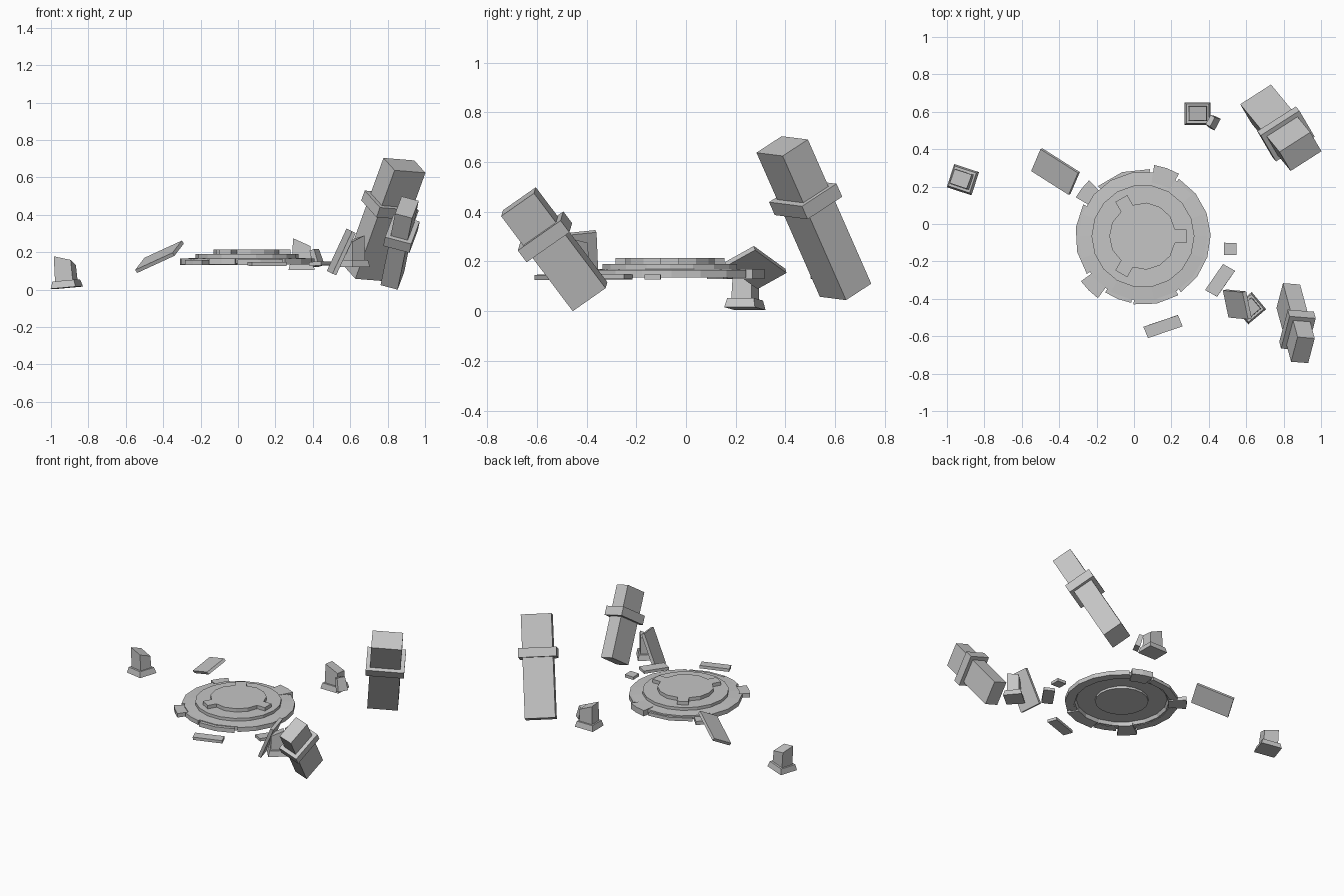
import bpy, bmesh
from math import sin, cos, radians, pi
from mathutils import Vector, Matrix

old = bpy.data.objects.get("Cube")
if old:
    bpy.data.objects.remove(old, do_unlink=True)

stone = bpy.data.materials.new("grey_stone")
stone.use_nodes = True
GREY = (0.56, 0.56, 0.56, 1)
stone.diffuse_color = GREY
stone.node_tree.nodes["Principled BSDF"].inputs["Base Color"].default_value = GREY
CENTRE = Vector((0.048, -0.065, 0))


def finish(name, bm):
    bmesh.ops.recalc_face_normals(bm, faces=bm.faces[:])
    mesh = bpy.data.meshes.new(name)
    bm.to_mesh(mesh)
    bm.free()
    mesh.materials.append(stone)
    ob = bpy.data.objects.new(name, mesh)
    bpy.context.collection.objects.link(ob)
    return ob


def polar(r, deg, z):
    return CENTRE + Vector((r * cos(radians(deg)), r * sin(radians(deg)), z))


def extrude(name, points, offset):
    """Solid made by pushing a flat outline along an offset."""
    bm = bmesh.new()
    face = bm.faces.new([bm.verts.new(p) for p in points])
    res = bmesh.ops.extrude_face_region(bm, geom=[face], use_keep_orig=True)
    top = [g for g in res["geom"] if isinstance(g, bmesh.types.BMVert)]
    bmesh.ops.translate(bm, verts=top, vec=offset)
    return finish(name, bm)


def lathe(name, profile, sides):
    bm = bmesh.new()
    verts = [bm.verts.new(CENTRE + Vector((r, 0, z))) for r, z in profile]
    edges = [bm.edges.new(pair) for pair in zip(verts, verts[1:])]
    bmesh.ops.spin(bm, geom=verts + edges, cent=CENTRE, axis=(0, 0, 1),
                   angle=2 * pi, steps=sides, use_merge=True)
    bmesh.ops.remove_doubles(bm, verts=bm.verts[:], dist=0.0005)
    return finish(name, bm)


def arc_block(name, a0, a1, r0, r1, z0, z1):
    n = max(2, round((a1 - a0) / 20))
    angles = [a0 + (a1 - a0) * i / n for i in range(n + 1)]
    outline = [polar(r1, a, z0) for a in angles] + [polar(r0, a, z0) for a in reversed(angles)]
    return extrude(name, outline, Vector((0, 0, z1 - z0)))


def slab(name, corner, along, across, thick):
    """Plate from one corner, two edge ends and a thickness below it."""
    c, a, b = Vector(corner), Vector(along), Vector(across)
    normal = (a - c).cross(b - c).normalized()
    if normal.z > 0:
        normal.negate()
    return extrude(name, [c, a, a + b - c, b], normal * thick)


def add_box(bm, mat, size, centre, taper=1.0):
    made = bmesh.ops.create_cube(bm, size=1)["verts"]
    for v in made:
        k = taper if v.co.z > 0 else 1
        v.co = Vector((v.co.x * size[0] * k, v.co.y * size[1] * k, v.co.z * size[2])) + Vector(centre)
        v.co = mat @ v.co
    return made


def pillar(name, foot, head, width_dir, w, d):
    """Leaning square shaft with a projecting collar."""
    foot, head = Vector(foot), Vector(head)
    z = (head - foot).normalized()
    x = Vector(width_dir)
    x = (x - z * x.dot(z)).normalized()
    y = z.cross(x)
    mat = Matrix.Translation(foot) @ Matrix((x, y, z)).transposed().to_4x4()
    length = (head - foot).length
    for part, size, h in (("shaft", (w, d, length), length / 2),
                          ("collar", (w + 0.05, d + 0.05, 0.06), length * 0.63)):
        bm = bmesh.new()
        add_box(bm, mat, size, (0, 0, h))
        finish(name + "_" + part, bm)


def stump(name, place, turn, tilt, base, shaft, height, lean):
    """Square foot with the broken stub of a post on it."""
    mat = Matrix.Translation(place) @ Matrix.Rotation(radians(turn), 4, "Z") @ Matrix.Rotation(radians(tilt), 4, "Y")
    bm = bmesh.new()
    add_box(bm, mat, (base[0], base[1], 0.038), (0, 0, 0.019), 0.86)
    finish(name + "_foot", bm)
    bm = bmesh.new()
    add_box(bm, Matrix(), (shaft[0], shaft[1], height), (0, 0, height / 2 + 0.03), 0.92)
    # broken sloping top
    cut = bmesh.ops.bisect_plane(bm, geom=bm.verts[:] + bm.edges[:] + bm.faces[:],
                                 plane_co=(0, 0, height - 0.005), plane_no=lean, clear_outer=True)
    rim = [g for g in cut["geom_cut"] if isinstance(g, bmesh.types.BMEdge)]
    bmesh.ops.holes_fill(bm, edges=rim)
    bm.transform(mat)
    finish(name + "_stub", bm)


# Round platform, hollow underneath
lathe("platform_disc", [(0, 0.145), (0.17, 0.145), (0.17, 0.16), (0.29, 0.16), (0.3, 0.138),
                        (0.345, 0.138), (0.345, 0.165), (0.275, 0.17), (0.275, 0.19), (0, 0.19)], 18)

# Raised centre with three tabs
outline = []
for k in range(3):
    t = 120 * k
    outline += [polar(r, t + a, 0.188) for r, a in
                ((0.175, -12), (0.235, -9), (0.235, 9), (0.175, 12), (0.18, 36), (0.18, 60), (0.18, 84))]
extrude("centre_cap", outline, Vector((0, 0, 0.026)))

# Broken rim: long curved runs and shifted blocks
for name, a0, a1, r0, r1, z0, z1 in (
        ("rim_right", -56, 58, 0.31, 0.362, 0.135, 0.165),
        ("rim_left", 152, 214, 0.31, 0.362, 0.135, 0.165),
        ("rim_lower_left", 236, 260, 0.31, 0.362, 0.135, 0.165),
        ("rim_back", 84, 132, 0.31, 0.36, 0.132, 0.155),
        ("rim_block_back", 60, 81, 0.29, 0.385, 0.13, 0.17),
        ("rim_block_left", 134, 150, 0.3, 0.415, 0.13, 0.156),
        ("rim_block_front_left", 216, 234, 0.29, 0.41, 0.13, 0.158),
        ("rim_block_front", 262, 301, 0.29, 0.368, 0.13, 0.16)):
    arc_block(name, a0, a1, r0, r1, z0, z1)

# Two leaning pillars
pillar("back_pillar", (0.68, 0.642, 0.084), (0.89, 0.387, 0.664), (0.166, 0.104, -0.01), 0.196, 0.135)
pillar("front_pillar", (0.825, -0.386, 0.058), (0.903, -0.674, 0.44), (0.091, -0.01, -0.02), 0.095, 0.165)

# Fallen slabs
slab("left_slab", (-0.5, 0.4, 0.17), (-0.3, 0.273, 0.262), (-0.55, 0.283, 0.105), 0.02)
slab("leaning_slab", (0.475, -0.355, 0.1), (0.505, -0.5, 0.085), (0.58, -0.365, 0.326), 0.022)
slab("front_slab", (0.05, -0.55, 0.148), (0.235, -0.487, 0.148), (0.075, -0.61, 0.146), 0.02)
slab("right_slab", (0.476, -0.214, 0.148), (0.54, -0.25, 0.15), (0.38, -0.353, 0.148), 0.02)
slab("small_slab", (0.48, -0.1, 0.148), (0.547, -0.102, 0.148), (0.482, -0.165, 0.148), 0.02)

# Broken post stumps
stump("left_stump", (-0.915, 0.237, 0.01), -18, -5, (0.14, 0.13), (0.1, 0.085), 0.15, (0.3, 0.35, 1))
stump("back_stump", (0.34, 0.59, 0.105), 0, 0, (0.14, 0.12), (0.1, 0.08), 0.15, (0.45, 0.1, 1))
stump("front_stump", (0.62, -0.45, 0.12), 40, 0, (0.125, 0.12), (0.09, 0.08), 0.15, (-0.4, 0.2, 1))

# Chunk resting against the back stump
bm = bmesh.new()
add_box(bm, Matrix.Translation((0.42, 0.545, 0.17)) @ Matrix.Rotation(radians(-28), 4, "Z")
        @ Matrix.Rotation(radians(-18), 4, "Y"), (0.035, 0.07, 0.09), (0, 0, 0), 0.8)
finish("back_chunk", bm)
